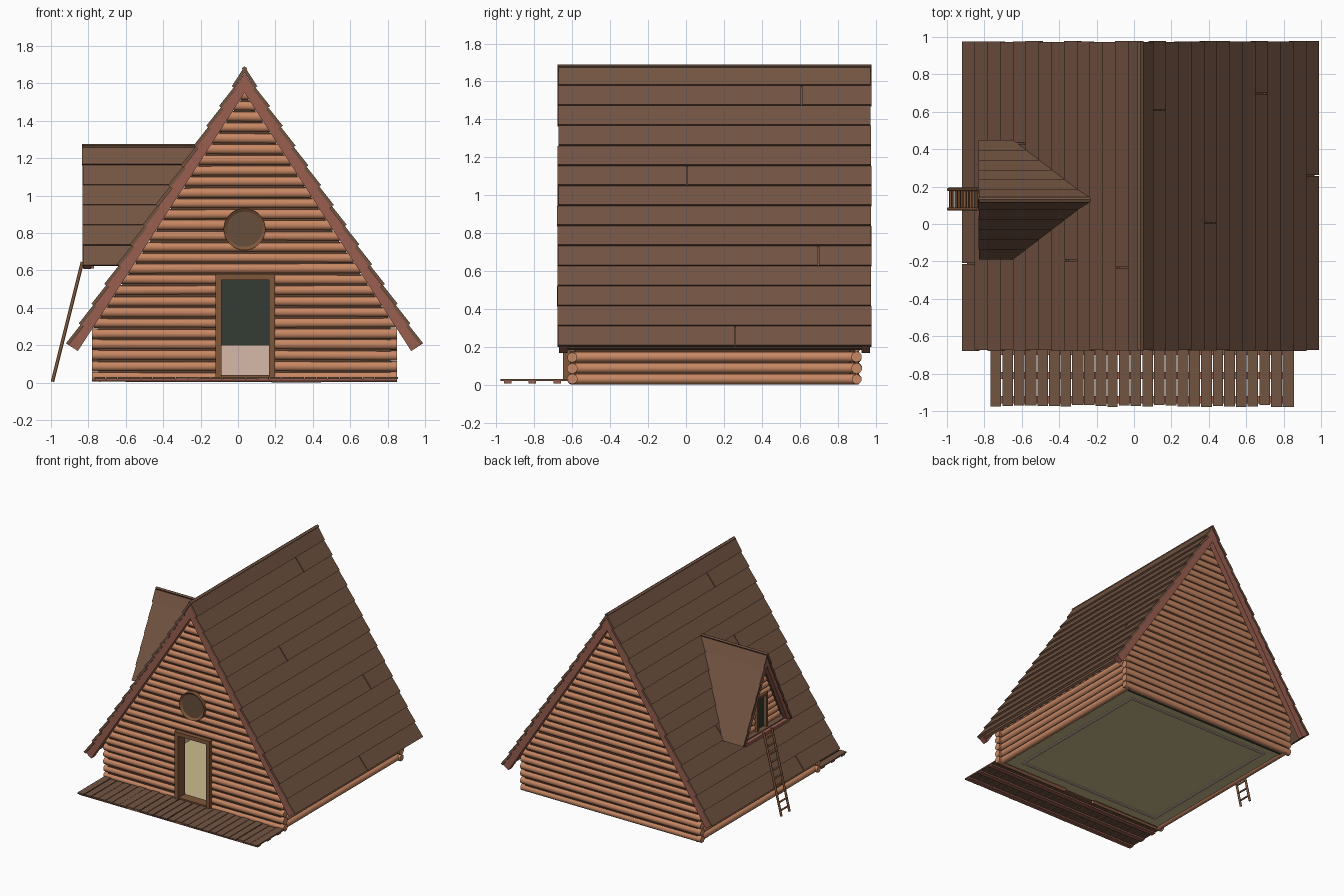
import bpy, bmesh, math, random
from mathutils import Vector

random.seed(4)
cube = bpy.data.objects.get("Cube")
if cube:
    bpy.data.objects.remove(cube, do_unlink=True)


def material(name, rgb):
    m = bpy.data.materials.new(name)
    m.use_nodes = True
    col = [((v + 0.055) / 1.055) ** 2.4 for v in rgb] + [1]
    m.diffuse_color = col
    m.node_tree.nodes["Principled BSDF"].inputs["Base Color"].default_value = col
    return m


ROOF = material("roof brown", (0.45, 0.33, 0.26))
TRIM = material("red brown trim", (0.60, 0.37, 0.31))
LOG = material("log orange", (0.78, 0.53, 0.39))
SEAM = material("dark seam", (0.36, 0.25, 0.18))
FRAME = material("frame brown", (0.50, 0.34, 0.23))
GLASS = material("window brown", (0.40, 0.31, 0.23))
FLOOR = material("floor beige", (0.80, 0.74, 0.56))
PINK = material("pale pink", (0.84, 0.73, 0.66))
GREEN = material("dark green", (0.20, 0.23, 0.20))


def finish(name, bm, mats, smooth=False):
    bmesh.ops.recalc_face_normals(bm, faces=bm.faces)
    me = bpy.data.meshes.new(name)
    bm.to_mesh(me)
    bm.free()
    ob = bpy.data.objects.new(name, me)
    bpy.context.collection.objects.link(ob)
    for m in mats:
        me.materials.append(m)
    if smooth:
        bpy.ops.object.select_all(action='DESELECT')
        ob.select_set(True)
        bpy.context.view_layer.objects.active = ob
        bpy.ops.object.shade_smooth_by_angle(angle=math.radians(50))
    return ob


def prism(bm, pts, axis, a, b):
    """Extrude a flat outline along x (outline in y,z) or y (outline in x,z)."""
    place = (lambda p, d: (d, *p)) if axis == 'x' else (lambda p, d: (p[0], d, p[1]))
    lo = [bm.verts.new(place(p, a)) for p in pts]
    hi = [bm.verts.new(place(p, b)) for p in pts]
    bm.faces.new(lo)
    bm.faces.new(hi)
    for i in range(len(pts)):
        j = (i + 1) % len(pts)
        bm.faces.new((lo[i], lo[j], hi[j], hi[i]))


def box(bm, x0, x1, y0, y1, z0, z1):
    prism(bm, [(x0, z0), (x1, z0), (x1, z1), (x0, z1)], 'y', y0, y1)


def rod(bm, p, q, r, sides=10):
    p, q = Vector(p), Vector(q)
    d = q - p
    mat = d.to_track_quat('Z', 'Y').to_matrix().to_4x4()
    mat.translation = (p + q) / 2
    bmesh.ops.create_cone(bm, cap_ends=True, segments=sides, radius1=r, radius2=r,
                          depth=d.length, matrix=mat)


def slope_frame(mid, top, run, drop, s):
    """Points on one roof slope: t runs ridge to eave, off is outward."""
    n = Vector((s * drop, run)).normalized()
    return lambda t, off: Vector((mid + s * run * t, top - drop * t)) + n * off


def lapped(f, i, count, thick, lift):
    upper = 0 if i == 0 else -lift
    a, b = i / count, (i + 1) / count
    return [f(a, upper), f(b, 0), f(b, -thick), f(a, upper - thick)]


def chevron(mid, top, run, drop, o, i):
    """Outline of a pair of barge boards between two offsets."""
    k = math.hypot(run, drop) / run
    r, l = slope_frame(mid, top, run, drop, 1), slope_frame(mid, top, run, drop, -1)
    return [(mid, top - o * k), r(1, -o), r(1, -i), (mid, top - i * k), l(1, -i), l(1, -o)]


C, TOP, RUN, DROP = 0.035, 1.69, 0.955, 1.48
PITCH, R = 0.058, 0.0275
FRONT, BACK = -0.60, 0.90
DX0, DX1, DTOP = -0.105, 0.18, 0.565


def half_width(z):
    return min(0.815, (1.57 - z) / 1.55)


# Main roof boards, lapped, with an occasional butt joint
bm = bmesh.new()
for s in (-1, 1):
    f = slope_frame(C, TOP, RUN, DROP, s)
    for i in range(14):
        pts = lapped(f, i, 14, 0.018, 0.012)
        y0, y1 = -0.68 + random.uniform(0, .008), 0.98 - random.uniform(0, .008)
        if i % 4 == 1:
            cut = random.uniform(-0.3, 0.7)
            prism(bm, pts, 'y', y0, cut - 0.003)
            prism(bm, pts, 'y', cut + 0.003, y1)
        else:
            prism(bm, pts, 'y', y0, y1)
finish("roof_boards", bm, [ROOF])

# Roof lining under the boards
bm = bmesh.new()
prism(bm, chevron(C, TOP, RUN, DROP, 0.031, 0.05), 'y', -0.63, 0.93)
finish("roof_lining", bm, [ROOF])

# Barge boards on both gables
for name, y0, y1 in (("front_barge_boards", -0.67, -0.625), ("back_barge_boards", 0.925, 0.97)):
    bm = bmesh.new()
    prism(bm, chevron(C, TOP, RUN, DROP, 0.019, 0.076), 'y', y0, y1)
    finish(name, bm, [TRIM])

# Gable log walls
for name, y in (("front_log_wall", FRONT), ("back_log_wall", BACK)):
    bm = bmesh.new()
    z = 0.03
    while z < 1.54:
        w = half_width(z)
        spans = [(C - w, C + w)]
        if y == FRONT and z < DTOP:
            spans = [(C - w, DX0), (DX1, C + w)]
        for a, b in spans:
            dz = [random.uniform(-.002, .002) for _ in range(2)]
            rod(bm, (a, y, z + dz[0]), (b, y, z + dz[1]), R + random.uniform(-.0015, .0015))
        z += PITCH
    finish(name, bm, [LOG], True)

# Side log walls
for name, s in (("left_log_wall", 1), ("right_log_wall", -1)):
    bm = bmesh.new()
    for i in range(5):
        z = 0.03 + PITCH * i
        rod(bm, (C + s * 0.775, FRONT - 0.01, z), (C + s * 0.775, BACK + 0.01, z), R)
    box(bm, C + s * 0.77 - 0.004, C + s * 0.77 + 0.004, FRONT, BACK, 0.01, 0.27)
    finish(name, bm, [LOG], True)

# Dark packing between the gable logs
right, peak, left = [(C + 0.78, 0.01), (C + 0.78, 0.33)], [(C, 1.54)], [(C - 0.78, 0.33), (C - 0.78, 0.01)]
notch = [(DX0, 0.01), (DX0, DTOP), (DX1, DTOP), (DX1, 0.01)]
bm = bmesh.new()
prism(bm, right + peak + left + notch, 'y', FRONT - 0.012, FRONT + 0.02)
prism(bm, right + peak + left, 'y', BACK - 0.02, BACK + 0.012)
finish("wall_packing", bm, [SEAM])

# Interior
bm = bmesh.new()
prism(bm, right + peak + left, 'y', BACK - 0.04, BACK - 0.03)
finish("back_wall_lining", bm, [GREEN])
bm = bmesh.new()
box(bm, C - 0.77, C + 0.77, FRONT + 0.01, BACK - 0.02, 0.015, 0.035)
finish("floor", bm, [FLOOR])
bm = bmesh.new()
for s in (-1, 1):
    box(bm, C + s * 0.65 - 0.01, C + s * 0.65 + 0.01, -0.5, 0.8, 0.008, 0.2)
box(bm, C - 0.66, C + 0.66, 0.78, 0.8, 0.008, 0.2)
box(bm, C - 0.66, C + 0.66, -0.5, -0.48, 0.008, 0.03)
finish("low_inner_walls", bm, [PINK])

# Door frame
bm = bmesh.new()
for x in (-0.12, 0.165):
    box(bm, x, x + 0.033, -0.65, -0.56, 0.03, 0.58)
box(bm, -0.087, 0.165, -0.65, -0.56, 0.548, 0.58)
box(bm, -0.087, 0.165, -0.64, -0.56, 0.02, 0.042)
finish("door_frame", bm, [FRAME])

# Round window with a recessed pane
bm = bmesh.new()
rod(bm, (C, -0.57, 0.82), (C, -0.65, 0.82), 0.112, 32)
bm.normal_update()
pane = min(bm.faces, key=lambda f: f.calc_center_median().y)
bmesh.ops.inset_region(bm, faces=[pane], thickness=0.018, depth=-0.012)
pane.material_index = 1
finish("round_window", bm, [FRAME, GLASS])

# Front deck and its joists
bm = bmesh.new()
count, x0, width = 26, -0.77, 1.625 / 26
for i in range(count):
    a = x0 + i * width
    box(bm, a + random.uniform(0, .004), a + width - random.uniform(0, .005),
        -0.975 + random.uniform(-.004, .008), -0.63 + random.uniform(-.01, .01), 0.02, 0.031)
finish("deck_boards", bm, [ROOF])
bm = bmesh.new()
for y in (-0.94, -0.81, -0.68):
    box(bm, -0.765, 0.85, y - 0.02, y + 0.02, 0.008, 0.02)
finish("deck_joists", bm, [TRIM])

# Dormer roof
DC, DT, DR, DD, DX = 0.13, 1.275, 0.32, 0.645, -0.835
bm = bmesh.new()
for s in (-1, 1):
    f = slope_frame(DC, DT, DR, DD, s)
    for i in range(6):
        z_top = DT - DD * i / 6
        prism(bm, lapped(f, i, 6, 0.016, 0.008), 'x', DX + random.uniform(0, .006),
              C - (TOP - z_top) / 1.55 + 0.02)
finish("dormer_roof_boards", bm, [ROOF])
bm = bmesh.new()
prism(bm, chevron(DC, DT, DR, DD, 0.017, 0.05), 'x', -0.825, -0.785)
box(bm, -0.83, -0.77, -0.15, 0.41, 0.61, 0.635)
finish("dormer_barge_boards", bm, [TRIM])
bm = bmesh.new()
box(bm, -0.80, -0.62, -0.16, 0.42, 0.625, 0.642)
finish("dormer_floor", bm, [ROOF])

# Dormer log gable
bm = bmesh.new()
z = 0.665
while z < 1.13:
    w = (1.17 - z) / 2
    spans = [(DC - w, DC + w)] if z > 0.9 else [(DC - w, DC - 0.06), (DC + 0.06, DC + w)]
    for a, b in spans:
        rod(bm, (-0.745, a, z), (-0.745, b, z), 0.024)
    z += 0.05
finish("dormer_logs", bm, [LOG], True)
bm = bmesh.new()
prism(bm, [(DC - 0.25, 0.64), (DC + 0.25, 0.64), (DC, 1.15)], 'x', -0.75, -0.73)
finish("dormer_packing", bm, [SEAM])
bm = bmesh.new()
for y in (DC - 0.07, DC + 0.05):
    box(bm, -0.785, -0.73, y, y + 0.02, 0.64, 0.92)
box(bm, -0.785, -0.73, DC - 0.05, DC + 0.05, 0.9, 0.92)
finish("dormer_door_frame", bm, [FRAME])
bm = bmesh.new()
box(bm, -0.757, -0.75, DC - 0.05, DC + 0.05, 0.642, 0.9)
finish("dormer_door", bm, [GREEN])

# Ladder up to the dormer
bm = bmesh.new()
foot, head = Vector((-0.992, 0, 0.005)), Vector((-0.832, 0, 0.645))
for y in (0.08, 0.185):
    rod(bm, foot + Vector((0, y, 0)), head + Vector((0, y, 0)), 0.009, 8)
for i in range(10):
    p = foot.lerp(head, (i + 0.7) / 10.5)
    rod(bm, p + Vector((0, 0.08, 0)), p + Vector((0, 0.185, 0)), 0.007, 8)
finish("ladder", bm, [FRAME], True)
